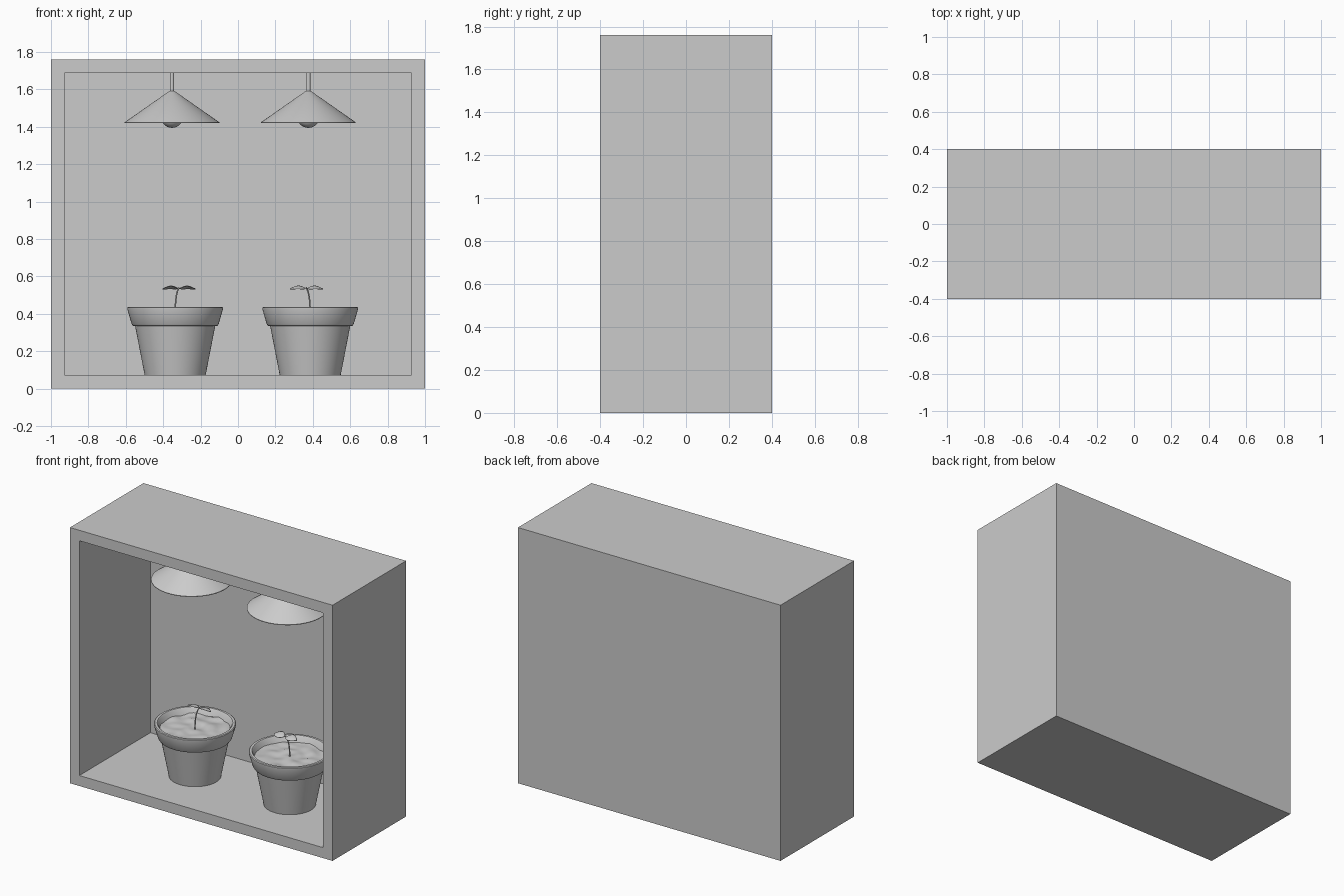
import bpy, bmesh, math
from mathutils import Matrix, Vector, noise

if "Cube" in bpy.data.objects:
    bpy.data.objects.remove(bpy.data.objects["Cube"])


def finish(name, bm, angle=35):
    bmesh.ops.remove_doubles(bm, verts=bm.verts, dist=1e-5)
    bmesh.ops.recalc_face_normals(bm, faces=bm.faces)
    me = bpy.data.meshes.new(name)
    bm.to_mesh(me)
    bm.free()
    ob = bpy.data.objects.new(name, me)
    bpy.context.collection.objects.link(ob)
    bpy.ops.object.select_all(action='DESELECT')
    ob.select_set(True)
    bpy.context.view_layer.objects.active = ob
    if angle:
        bpy.ops.object.shade_smooth_by_angle(angle=math.radians(angle))
    return ob


def lathe(profile, loc, n=64):
    """Spin (radius, z) points around a vertical axis at loc."""
    bm = bmesh.new()
    vs = [bm.verts.new((r, 0, z)) for r, z in profile]
    es = [bm.edges.new(p) for p in zip(vs, vs[1:])]
    bmesh.ops.spin(bm, geom=vs + es, axis=(0, 0, 1), cent=(0, 0, 0),
                   angle=2 * math.pi, steps=n, use_merge=False)
    bmesh.ops.remove_doubles(bm, verts=bm.verts, dist=1e-5)
    bmesh.ops.translate(bm, verts=bm.verts, vec=loc)
    return bm


# Open-fronted cabinet: front face inset for the rim, then extruded back
bm = bmesh.new()
bmesh.ops.create_cube(bm, size=1, matrix=Matrix.Translation((0, 0, 0.88))
                      @ Matrix.Diagonal((2, 0.8, 1.76, 1)))
front = min(bm.faces, key=lambda f: f.calc_center_median().y)
bmesh.ops.inset_region(bm, faces=[front], thickness=0.072, use_even_offset=True)
back = bmesh.ops.extrude_discrete_faces(bm, faces=[front])["faces"][0]
bmesh.ops.translate(bm, verts=back.verts, vec=(0, 0.772, 0))
finish("cabinet", bm, 0)

POT = [(0, 0.072), (0.163, 0.072), (0.214, 0.334), (0.226, 0.336), (0.233, 0.346),
       (0.256, 0.426), (0.256, 0.433), (0.251, 0.437), (0.236, 0.437), (0.230, 0.431),
       (0.206, 0.345), (0.150, 0.11), (0, 0.11)]
SHADE = [(0.012, 1.590), (0.018, 1.588), (0.253, 1.424), (0.253, 1.420),
         (0.247, 1.420), (0.014, 1.582)]


def leaf(name, base, side, spin):
    """Small pointed oval seed leaf, arched, tilted sideways."""
    bm = bmesh.new()
    nu, nv = 12, 6
    rows = []
    for i in range(nu + 1):
        t = i / nu
        w = 0.032 * math.sin(math.pi * t ** 0.85) ** 0.8 if 0 < i < nu else 0.001
        rows.append([bm.verts.new((side * (0.004 + 0.084 * t),
                                   w * (2 * j / nv - 1),
                                   0.010 * math.sin(math.pi * t) - 0.003 * t
                                   - 0.004 * (2 * j / nv - 1) ** 2))
                     for j in range(nv + 1)])
    for a, b in zip(rows, rows[1:]):
        for j in range(nv):
            bm.faces.new((a[j], a[j + 1], b[j + 1], b[j]))
    m = (Matrix.Translation(base) @ Matrix.Rotation(spin, 4, 'Z')
         @ Matrix.Rotation(math.radians(-15), 4, 'X'))
    bmesh.ops.transform(bm, matrix=m, verts=bm.verts)
    ob = finish(name, bm, 60)
    mod = ob.modifiers.new("thickness", 'SOLIDIFY')
    mod.thickness = 0.003


for tag, px, lx, spin in (("left", -0.336, -0.353, 0), ("right", 0.386, 0.376, math.pi)):
    y = 0.012
    # Flower pot
    finish("pot_" + tag, lathe(POT, (px, y, 0)))

    # Lumpy soil
    rings = 14
    bm = lathe([(0.220 * i / rings, 0.394) for i in range(rings + 1)], (px, y, 0), 48)
    for v in bm.verts:
        v.co.z += 0.014 * noise.noise(Vector((v.co.x * 14, v.co.y * 14, 3)))
    finish("soil_" + tag, bm, 60)

    # Seedling stem, bending slightly to one side
    s = math.cos(spin)
    cu = bpy.data.curves.new("stem_" + tag, 'CURVE')
    cu.dimensions = '3D'
    cu.bevel_depth = 0.004
    cu.use_fill_caps = True
    sp = cu.splines.new('NURBS')
    pts = [(0.0, 0.37), (0.0, 0.44), (0.004, 0.49), (0.012, 0.525), (0.021, 0.540)]
    sp.points.add(len(pts) - 1)
    for p, (dx, z) in zip(sp.points, pts):
        p.co = (px + s * dx, y + s * dx, z, 1)
    sp.use_endpoint_u = True
    sp.order_u = 4
    bpy.context.collection.objects.link(bpy.data.objects.new("stem_" + tag, cu))

    # Two seed leaves
    for side, word in ((-1, "a"), (1, "b")):
        leaf(f"leaf_{tag}_{word}", (px + s * 0.020, y + s * 0.020, 0.538), side, spin)

    # Hanging lamp: rod, conical shade, bulb
    finish("lamp_rod_" + tag, lathe([(0, 1.57), (0.011, 1.57), (0.011, 1.692), (0, 1.692)],
                                    (lx, 0, 0), 24))
    finish("lamp_shade_" + tag, lathe(SHADE + SHADE[:1], (lx, 0, 0)))
    bm = bmesh.new()
    bmesh.ops.create_uvsphere(bm, u_segments=32, v_segments=16, radius=0.06,
                              matrix=Matrix.Translation((lx, 0, 1.454)))
    finish("lamp_bulb_" + tag, bm)
